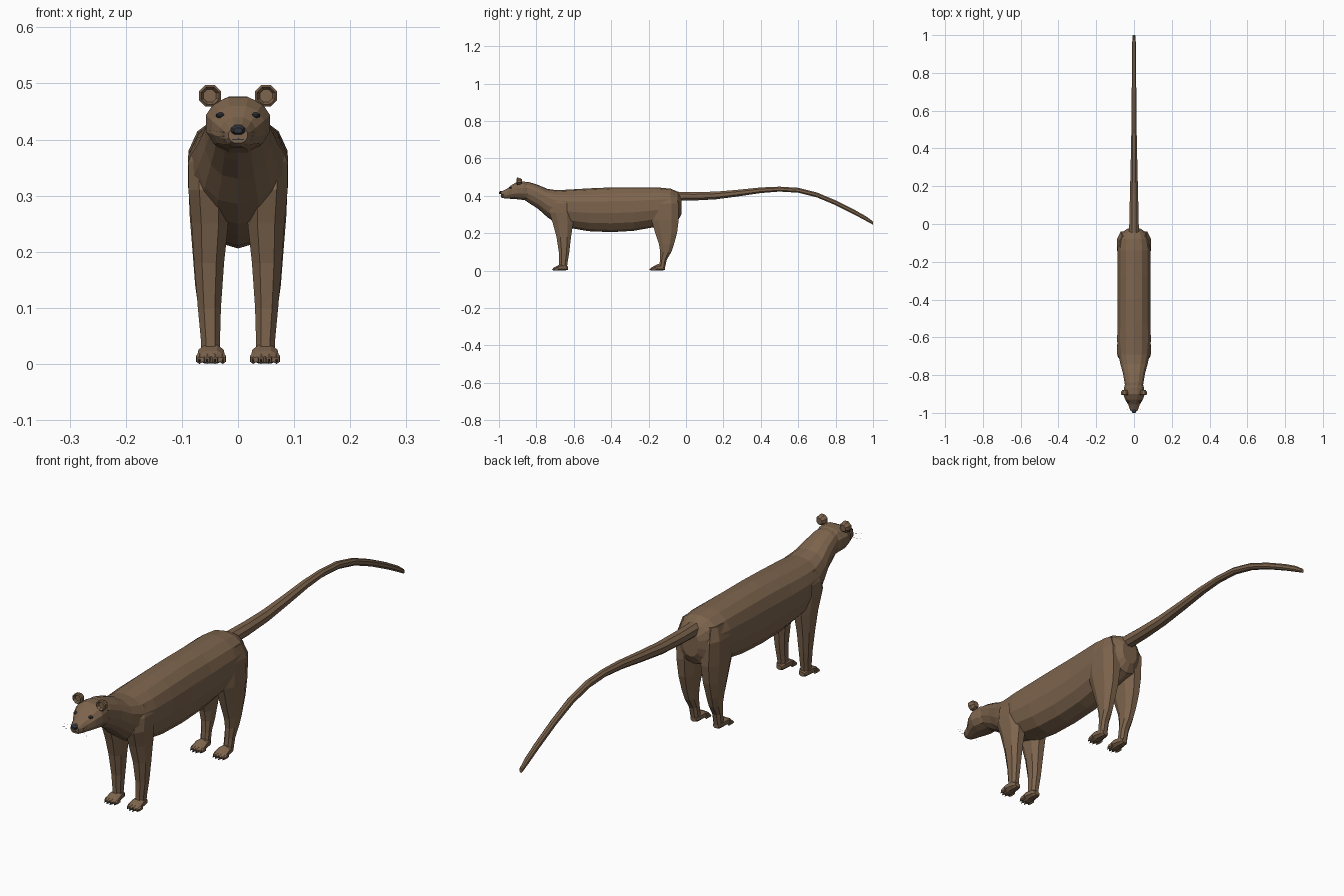
import bpy, bmesh, math


def material(name, rgb):
    m = bpy.data.materials.new(name)
    m.diffuse_color = (*rgb, 1)
    return m


FUR = material("brown fur", (0.205, 0.128, 0.074))
DARK = material("dark grey", (0.03, 0.034, 0.042))
PALE = material("pale whisker", (0.45, 0.42, 0.38))


def oval(n, p):
    """Unit oval points; p below 1 makes the shape squarer."""
    for i in range(n):
        a = 2 * math.pi * (i + 0.5) / n
        c, s = math.cos(a), math.sin(a)
        yield math.copysign(abs(c) ** p, c), math.copysign(abs(s) ** p, s)


def ring_y(y, top, bottom, half, cx=0, n=14, p=0.88, widest=0.5):
    """Upright cross-section across the y axis."""
    mid = bottom + (top - bottom) * widest
    return [(cx + half * c, y, mid + s * ((top - mid) if s > 0 else (mid - bottom)))
            for c, s in oval(n, p)]


def ring_z(z, x0, x1, y0, y1, side=1, n=8):
    """Level cross-section between x and y limits."""
    return [(side * ((x0 + x1) / 2 + c * (x1 - x0) / 2),
             (y0 + y1) / 2 + s * (y1 - y0) / 2, z) for c, s in oval(n, 0.85)]


def part(name, *lofts):
    """One object from several capped lofts, each a (rings, material) pair."""
    bm = bmesh.new()
    mesh = bpy.data.meshes.new(name)
    mats = []
    for rings, mat in lofts:
        if mat not in mats:
            mats.append(mat)
            mesh.materials.append(mat)
        rows = [[bm.verts.new(p) for p in r] for r in rings]
        n = len(rows[0])
        faces = [bm.faces.new((a[i], a[(i + 1) % n], b[(i + 1) % n], b[i]))
                 for a, b in zip(rows, rows[1:]) for i in range(n)]
        faces += [bm.faces.new(rows[0]), bm.faces.new(rows[-1])]
        for f in faces:
            f.material_index = mats.index(mat)
    bmesh.ops.recalc_face_normals(bm, faces=bm.faces[:])
    bm.to_mesh(mesh)
    bm.free()
    ob = bpy.data.objects.new(name, mesh)
    bpy.context.collection.objects.link(ob)
    return ob


# Torso and neck: y, top, bottom, half width
torso = [(-0.025, 0.395, 0.30, 0.035), (-0.045, 0.422, 0.265, 0.066),
         (-0.08, 0.438, 0.25, 0.083), (-0.14, 0.444, 0.238, 0.09),
         (-0.28, 0.445, 0.213, 0.088), (-0.40, 0.445, 0.206, 0.088),
         (-0.52, 0.440, 0.211, 0.09), (-0.62, 0.434, 0.228, 0.091),
         (-0.69, 0.430, 0.25, 0.085), (-0.74, 0.437, 0.285, 0.074),
         (-0.79, 0.458, 0.33, 0.06), (-0.84, 0.474, 0.362, 0.051),
         (-0.88, 0.474, 0.39, 0.045)]
part("torso", ([ring_y(*r, widest=0.58) for r in torso], FUR))

# Head with tapering muzzle
head = [(-0.835, 0.468, 0.37, 0.045), (-0.865, 0.478, 0.376, 0.054),
        (-0.90, 0.477, 0.380, 0.059), (-0.93, 0.461, 0.383, 0.048),
        (-0.955, 0.440, 0.384, 0.032), (-0.978, 0.428, 0.387, 0.024),
        (-0.990, 0.423, 0.393, 0.017)]
part("head", ([ring_y(*r, n=12) for r in head], FUR))

# Nose and mouth line
part("nose", ([ring_y(-0.980, 0.427, 0.412, 0.012, n=8),
               ring_y(-0.993, 0.426, 0.408, 0.013, n=8),
               ring_y(-1.0, 0.421, 0.411, 0.008, n=8)], DARK))
part("mouth", ([ring_y(-0.975, 0.4015, 0.399, 0.017, n=6),
                ring_y(-0.991, 0.4015, 0.399, 0.012, n=6)], DARK))

# Tail: y, centre height, half width, half height
tail = [(-0.06, 0.398, 0.028, 0.026), (0.05, 0.398, 0.026, 0.024),
        (0.16, 0.402, 0.023, 0.022), (0.28, 0.415, 0.020, 0.019),
        (0.40, 0.430, 0.017, 0.016), (0.50, 0.436, 0.015, 0.014),
        (0.60, 0.430, 0.014, 0.014), (0.70, 0.405, 0.013, 0.014),
        (0.80, 0.363, 0.012, 0.014), (0.90, 0.313, 0.011, 0.014),
        (0.965, 0.277, 0.010, 0.013), (1.0, 0.254, 0.007, 0.009)]
part("tail", ([ring_y(y, z + h, z - h, w, n=8) for y, z, w, h in tail], FUR))

# Legs: z, inner x, outer x, front y, back y
front_leg = [(0.40, 0.035, 0.074, -0.70, -0.63), (0.36, 0.02, 0.091, -0.725, -0.605),
             (0.31, 0.012, 0.091, -0.735, -0.60), (0.25, 0.015, 0.085, -0.715, -0.60),
             (0.18, 0.023, 0.080, -0.695, -0.612), (0.10, 0.029, 0.073, -0.682, -0.622),
             (0.04, 0.031, 0.067, -0.680, -0.632), (0.012, 0.031, 0.066, -0.680, -0.636)]
hind_leg = [(0.41, 0.03, 0.075, -0.15, -0.06), (0.36, 0.02, 0.091, -0.185, -0.036),
            (0.27, 0.014, 0.089, -0.19, -0.034), (0.20, 0.021, 0.083, -0.168, -0.044),
            (0.14, 0.027, 0.078, -0.147, -0.062), (0.10, 0.030, 0.072, -0.140, -0.076),
            (0.06, 0.031, 0.068, -0.140, -0.101), (0.012, 0.031, 0.066, -0.145, -0.112)]


def foot(name, side, heel):
    """Paw with four toes and claws, reaching forward from the heel."""
    cx = side * 0.048
    lofts = [([ring_y(heel, 0.022, 0.004, 0.012, cx, 8),
               ring_y(heel - 0.012, 0.034, 0, 0.019, cx, 8),
               ring_y(heel - 0.04, 0.036, 0, 0.024, cx, 8),
               ring_y(heel - 0.062, 0.024, 0, 0.026, cx, 8),
               ring_y(heel - 0.074, 0.014, 0.002, 0.023, cx, 8)], FUR)]
    for i in range(4):
        tx = cx + (i - 1.5) * 0.0138
        y = heel - (0.070 if i in (1, 2) else 0.063)
        lofts.append(([ring_y(y + 0.014, 0.02, 0, 0.006, tx, 6),
                       ring_y(y, 0.019, 0, 0.0072, tx, 6),
                       ring_y(y - 0.009, 0.013, 0.001, 0.005, tx, 6)], FUR))
        lofts.append(([ring_y(y - 0.006, 0.012, 0.005, 0.003, tx, 4),
                       ring_y(y - 0.016, 0.005, 0.002, 0.001, tx, 4)], DARK))
    part(name, *lofts)


for side, label in ((-1, "left"), (1, "right")):
    for name, rings, heel in (("front", front_leg, -0.632), ("hind", hind_leg, -0.112)):
        part(f"{name}_leg_{label}", ([ring_z(*r, side=side) for r in rings], FUR))
        foot(f"{name}_foot_{label}", side, heel)

    # Round cupped ear
    ear = [(-0.878, 0.012), (-0.888, 0.0195), (-0.902, 0.021), (-0.905, 0.017), (-0.896, 0.012)]
    part(f"ear_{label}", ([ring_y(y, 0.478 + r, 0.478 - r, r, side * 0.05, 8, 1)
                           for y, r in ear], FUR))

    # Eye
    eye = [(-0.926, 0.005), (-0.935, 0.009), (-0.942, 0.007), (-0.945, 0.003)]
    part(f"eye_{label}", ([ring_y(y, 0.443 + r * 0.65, 0.443 - r * 0.65, r, side * 0.031, 8, 1)
                           for y, r in eye], DARK))

    # Fine whiskers beside the muzzle
    lofts = []
    for i in range(3):
        z = 0.400 + 0.006 * i
        tip = z + 0.005 * (i - 1)
        lofts.append(([ring_y(-0.972, z + 0.0004, z - 0.0004, 0.0004, side * 0.02, 4),
                       ring_y(-0.990, tip + 0.0002, tip - 0.0002, 0.0002, side * 0.052, 4)], PALE))
    part(f"whiskers_{label}", *lofts)
